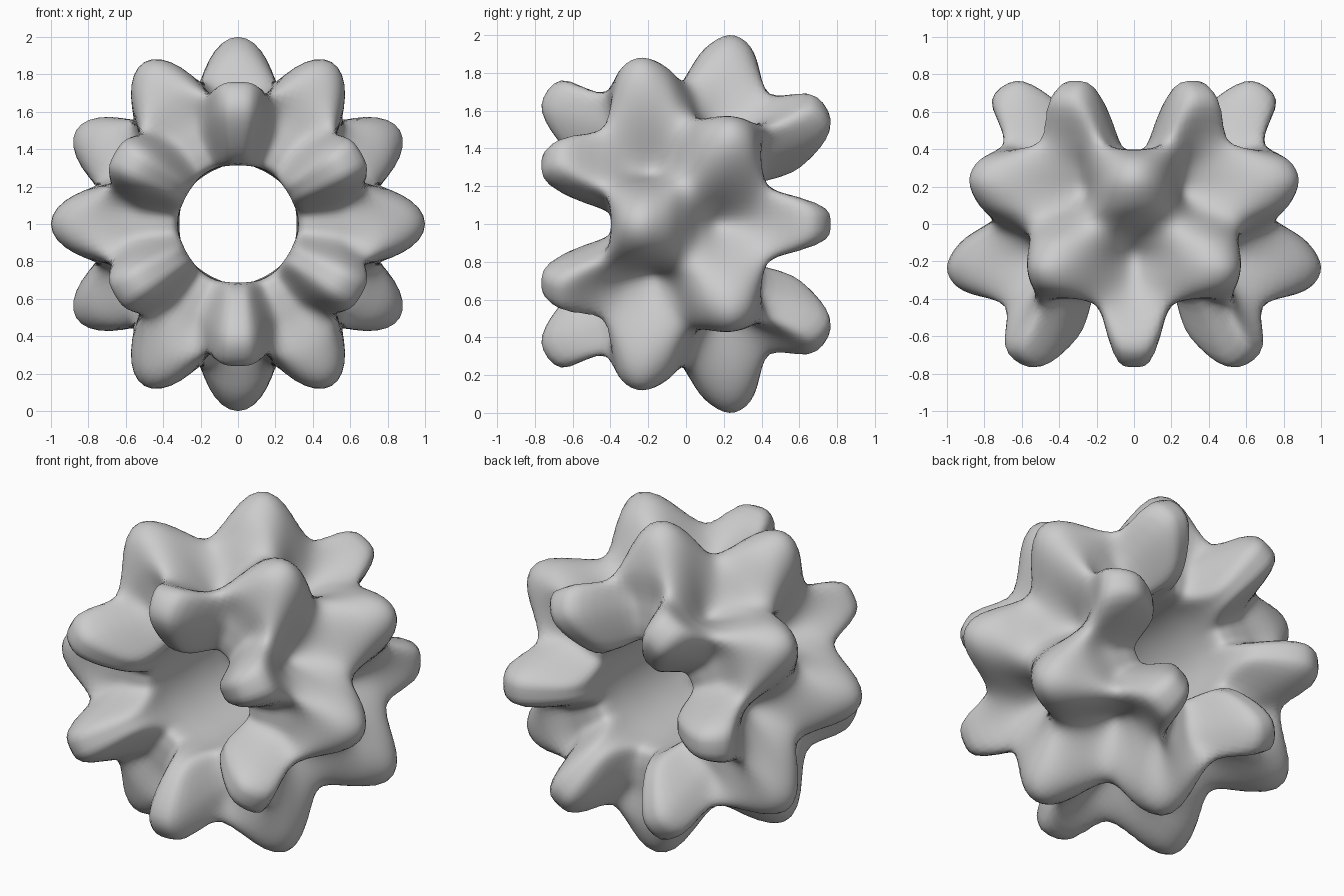
import bpy, bmesh, math
from mathutils import Vector

if "Cube" in bpy.data.objects:
    bpy.data.objects.remove(bpy.data.objects["Cube"])

# Ring section from the inner wall to the outer rim, front half.
# (radius, y) with the knob raised, (radius, y) in the hollow, sharpness, raised at odd columns?
INNER = (0.32, 0.0)
OUTER = (0.785, 0.0)
HALF = [
    ((0.32, -0.25), (0.32, -0.20), 1.2, True),
    ((0.325, -0.53), (0.33, -0.36), 1.2, True),
    ((0.46, -0.69), (0.40, -0.395), 1.2, True),
    ((0.63, -0.765), (0.50, -0.395), 1.2, True),
    ((0.76, -0.66), (0.60, -0.39), 1.4, True),
    ((0.78, -0.395), (0.675, -0.45), 1.0, False),
    ((0.94, -0.34), (0.59, -0.29), 1.0, False),
    ((1.00, -0.23), (0.56, -0.17), 1.0, False),
    ((0.93, -0.10), (0.65, -0.08), 1.0, False),
]


def half_section(w):
    """Section points of the front half; w = 1 on even columns, 0 on odd ones."""
    pts = []
    for high, low, power, odd in HALF:
        if odd:
            h = 1 - w
            h = (h * h * (3 - 2 * h)) ** power   # steeper sides on the face knobs
        else:
            h = w ** power
        pts.append(Vector(low).lerp(Vector(high), h))
    return pts


def section(angle):
    """Closed section: the back half is the front half mirrored and shifted one column."""
    w = min(1.0, max(0.0, 0.5 + 0.5 * math.cos(6 * angle)))
    front = half_section(w)
    back = [Vector((p.x, -p.y)) for p in half_section(1 - w)]
    return [Vector(INNER)] + front + [Vector(OUTER)] + back[::-1]


def smooth_closed(pts, steps):
    """Catmull-Rom curve through a closed list of points."""
    out, n = [], len(pts)
    for i in range(n):
        a, b, c, d = (pts[(i + k) % n] for k in (-1, 0, 1, 2))
        for s in range(steps):
            t = s / steps
            out.append(0.5 * (2 * b + (c - a) * t + (2 * a - 5 * b + 4 * c - d) * t * t
                              + (3 * b - a - 3 * c + d) * t ** 3))
    return out


# Knobbed ring, swept around the y axis
SEGMENTS = 144
bm = bmesh.new()
rings = []
for i in range(SEGMENTS):
    u = 2 * math.pi * i / SEGMENTS
    rings.append([bm.verts.new((p.x * math.cos(u), p.y, 1 + p.x * math.sin(u)))
                  for p in smooth_closed(section(u), 4)])
for i, ring in enumerate(rings):
    nxt = rings[(i + 1) % SEGMENTS]
    for j in range(len(ring)):
        k = (j + 1) % len(ring)
        face = bm.faces.new((ring[j], nxt[j], nxt[k], ring[k]))
        face.smooth = True
bmesh.ops.recalc_face_normals(bm, faces=bm.faces)
mesh = bpy.data.meshes.new("knobbed_ring")
bm.to_mesh(mesh)
bm.free()
obj = bpy.data.objects.new("knobbed_ring", mesh)
bpy.context.collection.objects.link(obj)
